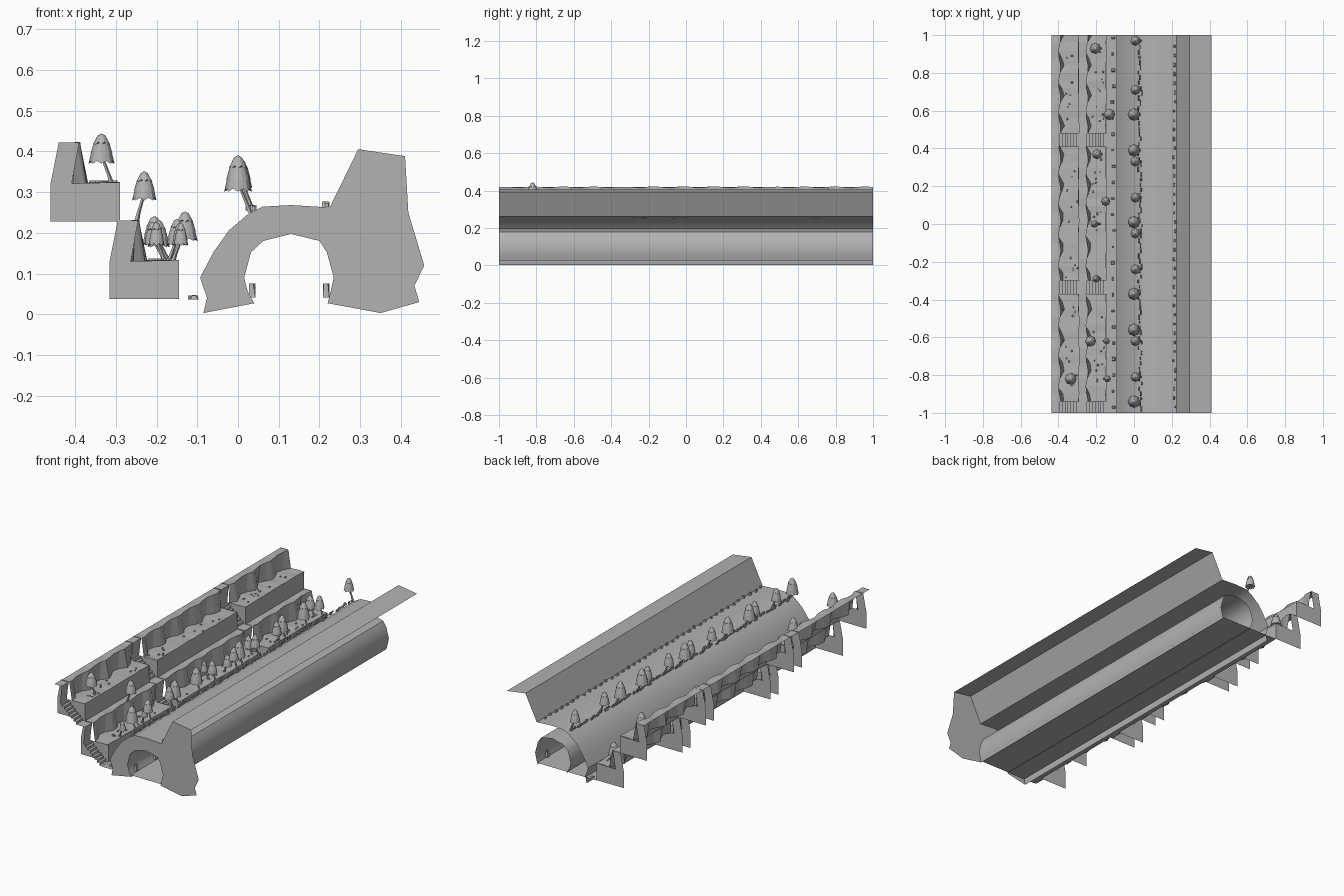
import bpy, bmesh, math, random
from mathutils import Vector

random.seed(4)
old = bpy.data.objects.get("Cube")
if old:
    bpy.data.objects.remove(old, do_unlink=True)

grey = bpy.data.materials.new("stone grey")
grey.use_nodes = True
grey.diffuse_color = (0.45, 0.45, 0.45, 1)
grey.node_tree.nodes["Principled BSDF"].inputs["Base Color"].default_value = (0.45, 0.45, 0.45, 1)


def finish(name, bm, smooth=False):
    mesh = bpy.data.meshes.new(name)
    bm.to_mesh(mesh)
    bm.free()
    mesh.materials.append(grey)
    ob = bpy.data.objects.new(name, mesh)
    bpy.context.collection.objects.link(ob)
    if smooth:
        bpy.ops.object.select_all(action='DESELECT')
        ob.select_set(True)
        bpy.context.view_layer.objects.active = ob
        bpy.ops.object.shade_smooth_by_angle(angle=math.radians(35))
    return ob


def skin(bm, rows, closed=False):
    """Join rows of points with quads."""
    vs = [[bm.verts.new(p) for p in row] for row in rows]
    n = len(rows[0])
    for a, b in zip(vs, vs[1:]):
        for i in range(n if closed else n - 1):
            j = (i + 1) % n
            bm.faces.new((a[i], a[j], b[j], b[i]))
    return vs


def sheet(name, profile, y0=-1, y1=1, smooth=False):
    bm = bmesh.new()
    skin(bm, [[(x, y, z) for x, z in profile] for y in (y0, y1)])
    return finish(name, bm, smooth)


def plate(bm, profile, y):
    bm.faces.new([bm.verts.new((x, y, z)) for x, z in profile])


# Hill, cliff and tunnel share their outlines with the front portal
hill = [(-0.085, 0.003), (-0.076, 0.04), (-0.093, 0.09), (-0.06, 0.153), (-0.022, 0.206),
        (0.025, 0.246), (0.06, 0.264), (0.13, 0.268), (0.225, 0.262)]
cliff = [(0.225, 0.262), (0.295, 0.405), (0.41, 0.388)]
outer = [(0.418, 0.25), (0.457, 0.12), (0.433, 0.07), (0.445, 0.03), (0.35, 0.003)]
tunnel = [(0.22, 0.027), (0.226, 0.05), (0.235, 0.09), (0.218, 0.152), (0.2, 0.18), (0.13, 0.197),
          (0.062, 0.18), (0.032, 0.152), (0.015, 0.09), (0.024, 0.055), (0.04, 0.027)]
bm = bmesh.new()
plate(bm, hill + cliff[1:] + outer + tunnel, -1)
finish("front_portal", bm)
sheet("hill_surface", hill, smooth=True)
sheet("cliff_surface", cliff)
sheet("tunnel_lining", tunnel, smooth=True)
sheet("ground", [(-0.145, 0.035), (0.222, 0.035)])

# Two terraces, cut by stair gaps
segments = [(-0.94, -0.37), (-0.30, 0.41), (0.48, 1.0)]
gaps = [(-1.0, -0.94), (-0.37, -0.30), (0.41, 0.48)]
end_cap = [(-0.315, 0.037), (-0.315, 0.13), (-0.295, 0.23), (-0.245, 0.23),
           (-0.263, 0.13), (-0.145, 0.133), (-0.145, 0.037)]


def wall_row(y, dx, dz):
    wave = math.sin(y * 39)
    foot = -0.243 + 0.019 * wave + random.uniform(-0.003, 0.003)
    crest = -0.248 + 0.006 * math.sin(y * 39 + 0.8)
    lift = 0.004 * math.sin(y * 39 + 2)
    lip = -0.147 + random.uniform(-0.003, 0.003)
    pts = [(-0.292, 0.228), (crest, 0.228 + lift), (foot, 0.13),
           (-0.19, 0.131 + random.uniform(-0.002, 0.004)), (lip, 0.133),
           (-0.148, 0.12), (-0.145, 0.037)]
    return [(x + dx, y, z + dz) for x, z in pts]


def terrace(name, dx, dz):
    bm = bmesh.new()
    cap = [(x + dx, z + dz) for x, z in end_cap]
    for y0, y1 in segments:
        n = round((y1 - y0) / 0.04)
        skin(bm, [wall_row(y0 + (y1 - y0) * i / n, dx, dz) for i in range(n + 1)])
        plate(bm, cap, y0)
        plate(bm, cap, y1)
    finish(name + "_walls", bm)
    # Stairs with straight retaining wall behind
    steps = 7
    profile = [(-0.292, 0.228), (-0.248, 0.228), (-0.258, 0.13)]
    run, rise = 0.103 / steps, 0.093 / steps
    for i in range(steps):
        x, z = -0.248 + i * run, 0.13 - i * rise
        profile += [(x, z), (x, z - rise)]
    profile += [(-0.145, 0.037)]
    for y0, y1 in gaps:
        sheet(name + "_stairs", [(x + dx, z + dz) for x, z in profile], y0, y1)


terrace("lower_terrace", 0, 0)
terrace("upper_terrace", -0.145, 0.191)


# Trees: a bent trunk and a tiered, scalloped crown
def tree(base, crown, radius, height):
    bm = bmesh.new()
    base, crown = Vector(base), Vector(crown)
    mid = base.lerp(crown, 0.5) + Vector(((base.x - crown.x) * 0.2, 0, 0))
    rows = []
    for p, r in ((base, 0.007), (mid, 0.005), (crown + Vector((0, 0, height * 0.3)), 0.004)):
        rows.append([p + Vector((r * math.cos(a * math.tau / 5), r * math.sin(a * math.tau / 5), 0))
                     for a in range(5)])
    skin(bm, rows, True)
    tiers = [(0.15, 0.22, 0), (1.0, 0.06, 1), (0.78, 0.42, 0), (0.86, 0.36, 1),
             (0.6, 0.7, 0), (0.66, 0.66, 1), (0.3, 0.94, 0), (0.04, 1.0, 0)]
    rows = []
    for r, h, scallop in tiers:
        row = []
        for i in range(16):
            tip = scallop * (i % 2)
            a = i * math.tau / 16
            rr = radius * r * (1 - 0.1 * tip)
            row.append(crown + Vector((rr * math.cos(a), rr * math.sin(a), height * (h + 0.08 * tip))))
        rows.append(row)
    vs = skin(bm, rows, True)
    bm.faces.new(vs[-1])
    bm.faces.new(vs[0])
    finish("tree", bm)


for y in (0.58, 0.39, 0.01, -0.37, -0.56, -0.94):
    tree((0.03, y, 0.25), (0.0, y, 0.295), 0.034, 0.095)
for y in (0.97, 0.71, 0.33, 0.14, -0.05, -0.24, -0.62, -0.81):
    tree((0.035, y, 0.255), (0.008, y, 0.305), 0.027, 0.075)

# Terrace trees: x, y, crown base, radius, trunk x, trunk z
for x, y, z, r, tx, tz in (
        (-0.335, -0.82, 0.365, 0.032, -0.31, 0.32), (-0.23, -0.62, 0.275, 0.03, -0.25, 0.225),
        (-0.205, 0.93, 0.165, 0.03, -0.175, 0.13), (-0.13, 0.58, 0.175, 0.031, -0.165, 0.13),
        (-0.195, 0.37, 0.16, 0.027, -0.17, 0.13), (-0.15, 0.12, 0.165, 0.025, -0.17, 0.13),
        (-0.21, 0.0, 0.165, 0.02, -0.18, 0.13), (-0.2, -0.29, 0.165, 0.02, -0.18, 0.13),
        (-0.145, -0.62, 0.165, 0.017, -0.16, 0.13), (-0.14, -0.82, 0.165, 0.018, -0.16, 0.13)):
    tree((tx, y, tz), (x, y, z), r, 0.035 + r * 1.35)


# Loose stones as tapered blocks
def stones(name, spots):
    bm = bmesh.new()
    for x, y, z, sx, sy, sz in spots:
        made = bmesh.ops.create_cube(bm, size=1)["verts"]
        shift = random.uniform(-0.2, 0.2)
        for v in made:
            k = 0.65 if v.co.z > 0 else 1
            v.co = Vector((x + (v.co.x * k + shift * (v.co.z > 0)) * sx,
                           y + v.co.y * k * sy, z + (v.co.z + 0.4) * sz))
    finish(name, bm)


u = random.uniform
stones("hill_edge_stones", [(u(0.022, 0.042), -0.98 + i * 0.027, 0.256, u(0.005, 0.009), u(0.012, 0.028),
                             u(0.008, 0.014)) for i in range(73)])
stones("cliff_foot_stones", [(u(0.21, 0.22), -0.97 + i * 0.049, 0.264, 0.01, u(0.01, 0.022),
                              u(0.008, 0.014)) for i in range(40)])
stones("ground_stones", [(u(-0.115, -0.104), -0.97 + i * 0.085, 0.037, u(0.008, 0.02), u(0.008, 0.02),
                          u(0.006, 0.011)) for i in range(24)])
stones("tunnel_stones", [(x, -0.95 + i * 0.17, 0.045, 0.016, 0.018, 0.034)
                         for i in range(12) for x in (0.035, 0.216)])
for name, dx, dz in (("lower_shelf_stones", 0, 0), ("upper_shelf_stones", -0.145, 0.191)):
    stones(name, [(u(-0.22, -0.155) + dx, u(y0 + 0.02, y1 - 0.02), 0.132 + dz, u(0.005, 0.01),
                   u(0.006, 0.012), 0.006) for y0, y1 in segments for i in range(12)])
